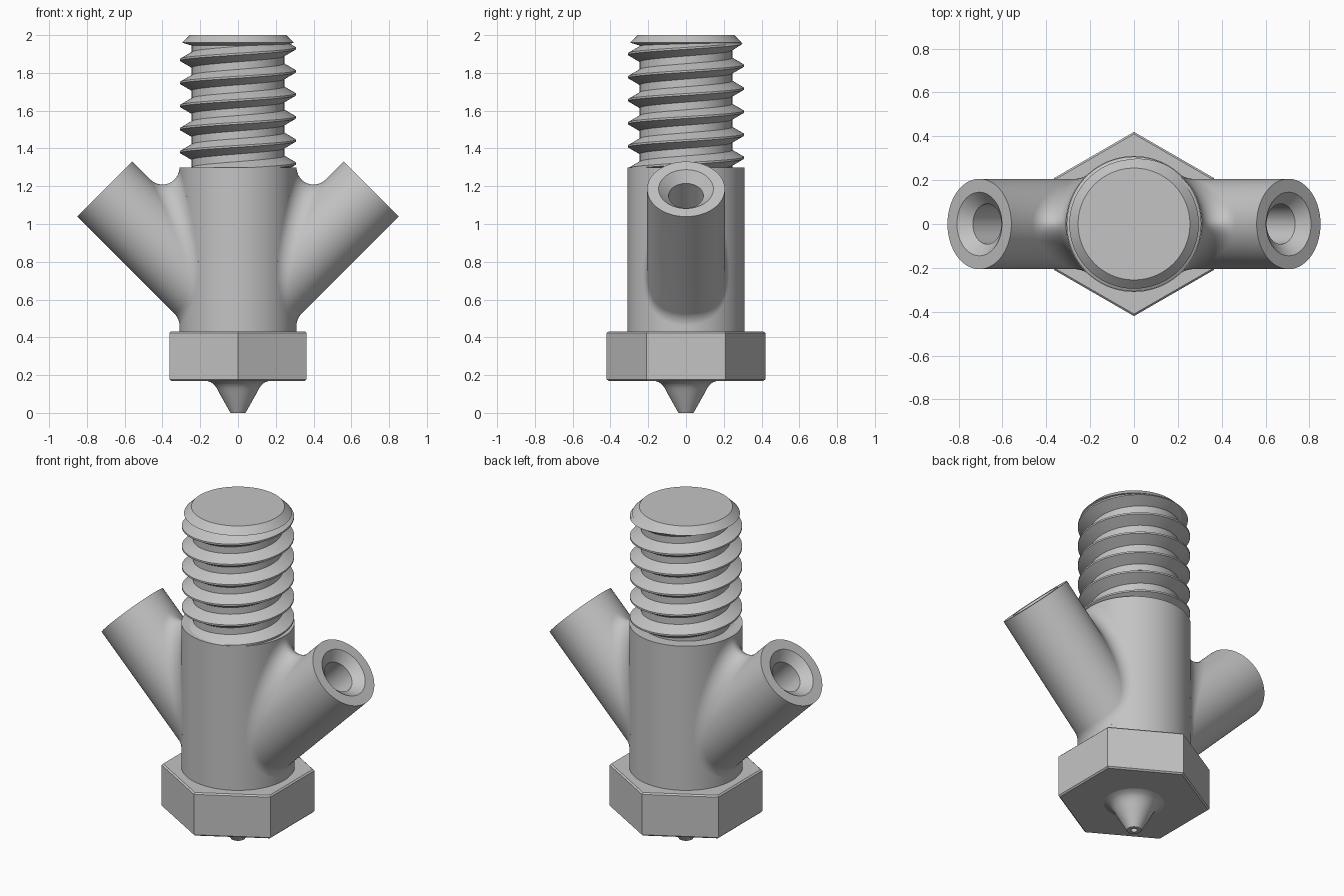
import bpy, bmesh, math
from mathutils import Vector

if "Cube" in bpy.data.objects:
    bpy.data.objects.remove(bpy.data.objects["Cube"], do_unlink=True)

GREY = (0.55, 0.55, 0.55, 1.0)
metal = bpy.data.materials.new("grey metal")
metal.use_nodes = True
metal.diffuse_color = GREY
metal.node_tree.nodes["Principled BSDF"].inputs["Base Color"].default_value = GREY


def finish(name, bm, smooth=True):
    """Turn a bmesh into a shaded object."""
    bmesh.ops.recalc_face_normals(bm, faces=bm.faces[:])
    mesh = bpy.data.meshes.new(name)
    bm.to_mesh(mesh)
    bm.free()
    mesh.materials.append(metal)
    obj = bpy.data.objects.new(name, mesh)
    bpy.context.collection.objects.link(obj)
    if smooth:
        bpy.ops.object.select_all(action='DESELECT')
        obj.select_set(True)
        bpy.context.view_layer.objects.active = obj
        bpy.ops.object.shade_smooth_by_angle(angle=math.radians(30))
    return obj


def skin(name, rings):
    """Closed surface through a row of closed rings, capped at both ends."""
    bm = bmesh.new()
    rows = [[bm.verts.new(p) for p in ring] for ring in rings]
    n = len(rows[0])
    for a, b in zip(rows, rows[1:]):
        for i in range(n):
            j = (i + 1) % n
            bm.faces.new((a[i], a[j], b[j], b[i]))
    bm.faces.new(rows[0])
    bm.faces.new(rows[-1])
    return finish(name, bm)


def revolve(name, profile, n=128):
    """Spin (radius, height) points around the z axis."""
    turn = [math.tau * i / n for i in range(n)]
    return skin(name, [[Vector((r * math.cos(a), r * math.sin(a), z)) for a in turn]
                       for r, z in profile])


BODY_R, ARM_R, FILLET = 0.31, 0.206, 0.09
END = Vector((0.705, 0, 1.185))            # centre of an arm's open end
AXIS = Vector((1, 0, 1)).normalized()
UP = Vector((-1, 0, 1)).normalized()
SIDE = Vector((0, 1, 0))

# Main barrel and the threaded shank's core with its chamfered top
revolve("barrel", [(BODY_R, 0.42), (BODY_R, 1.30)])
revolve("shank_core", [(0.245, 1.25), (0.245, 1.945), (0.295, 1.96), (0.255, 2.0)])

# Nozzle tip with a small outlet hole
revolve("nozzle_tip", [(0.018, 0.06), (0.018, 0.0), (0.04, 0.0), (0.102, 0.11),
                       (0.112, 0.13), (0.125, 0.148), (0.142, 0.162),
                       (0.165, 0.17), (0.165, 0.19)], 64)

# Helical thread, trimmed by the top chamfer
PITCH, STEPS = 0.122, 96
rings = []
start, stop = 1.25, 1.985
count = int((stop - start) / PITCH * STEPS)
for k in range(count + 1):
    z0 = start + PITCH * k / STEPS
    a = math.tau * (z0 - 1.93) / PITCH
    ring = []
    for r, dz in ((0.238, -0.045), (0.307, -0.005), (0.307, 0.005), (0.238, 0.045)):
        z = min(z0 + dz, 1.998)
        r = min(r, 2.253 - z)
        ring.append(Vector((r * math.cos(a), r * math.sin(a), z)))
    rings.append(ring)
skin("shank_thread", rings)

# Hexagonal collar with slightly eased top and bottom rims
bm = bmesh.new()
bmesh.ops.create_cone(bm, cap_ends=True, segments=6, radius1=0.42, radius2=0.42, depth=0.26)
for v in bm.verts:
    a = round(math.atan2(v.co.y, v.co.x) / (math.pi / 6)) * math.pi / 6
    if abs(math.cos(a)) > 0.99 or abs(abs(math.cos(a)) - 0.5) < 0.01:
        a += math.pi / 6                   # put corners at front and back
    v.co = Vector((0.42 * math.cos(a), 0.42 * math.sin(a), v.co.z + 0.30))
rims = [e for e in bm.edges if abs(e.verts[0].co.z - e.verts[1].co.z) < 0.01]
bmesh.ops.bevel(bm, geom=rims, offset=0.008, segments=1, affect='EDGES')
finish("hex_collar", bm, smooth=False)


def arm(name, side, n=96, arc=14):
    """Slanted inlet tube with countersunk bore, filleted into the barrel."""
    turn = [math.tau * i / n for i in range(n)]
    out = [UP * math.cos(a) + SIDE * math.sin(a) for a in turn]
    # bore floor, bore mouth, countersink rim, outer rim
    rings = [[END - AXIS * depth + d * r for d in out]
             for r, depth in ((0.092, 0.45), (0.092, 0.05), (0.145, 0.0), (ARM_R, 0.0))]
    # rolling-ball fillet: ball centre touches both the tube and the barrel
    paths = []
    for d in out:
        base = END + d * (ARM_R + FILLET)
        x = math.sqrt((BODY_R + FILLET) ** 2 - base.y ** 2)
        ball = base + AXIS * ((x - base.x) / AXIS.x)
        to_tube = -d
        to_body = Vector((-ball.x, -ball.y, 0)).normalized()
        paths.append([ball + to_tube.slerp(to_body, k / arc) * FILLET
                      for k in range(arc + 1)])
    rings += [[p[k] for p in paths] for k in range(arc + 1)]
    # tuck the last ring inside the barrel
    rings.append([Vector((p[-1].x * 0.9, p[-1].y * 0.9, p[-1].z)) for p in paths])
    skin(name, [[Vector((p.x * side, p.y, p.z)) for p in ring] for ring in rings])


arm("left_inlet_arm", 1)
arm("right_inlet_arm", -1)
